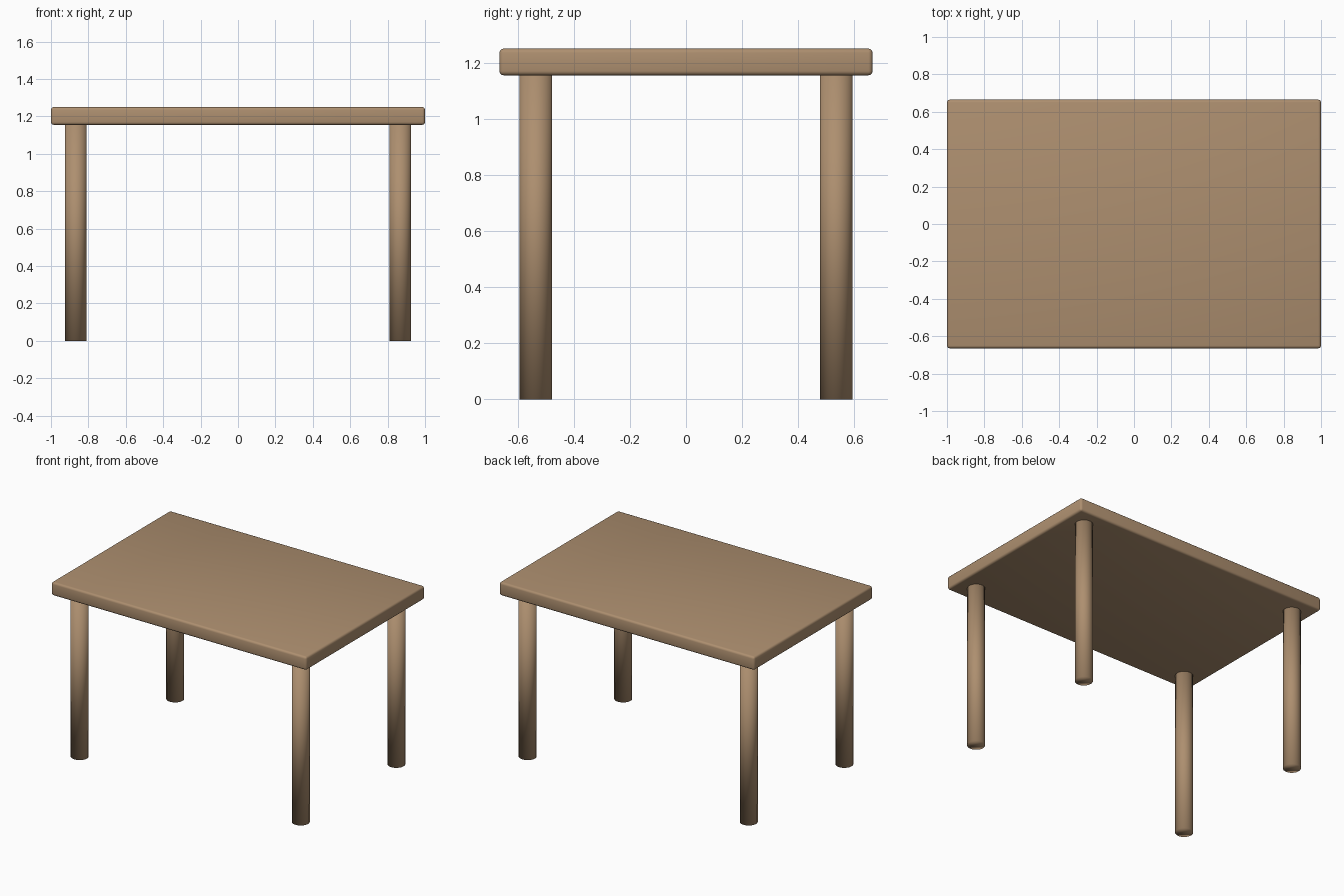
import bpy

# Remove the default cube
cube = bpy.data.objects.get("Cube")
if cube:
    bpy.data.objects.remove(cube, do_unlink=True)

TOP_Z, UNDER_Z = 1.25, 1.155
LEG_X, LEG_Y, LEG_R = 0.867, 0.535, 0.058

# Wood colour
wood = bpy.data.materials.new("light_brown_wood")
wood.use_nodes = True
colour = (0.42, 0.275, 0.16, 1)
wood.diffuse_color = colour
bsdf = wood.node_tree.nodes["Principled BSDF"]
bsdf.inputs["Base Color"].default_value = colour
bsdf.inputs["Roughness"].default_value = 0.7

# Table top with rounded edges
bpy.ops.mesh.primitive_cube_add(size=1, location=(0, 0, (TOP_Z + UNDER_Z) / 2))
top = bpy.context.object
top.name = "table_top"
top.scale = (2, 1.33, TOP_Z - UNDER_Z)
bpy.ops.object.transform_apply(location=False, rotation=False, scale=True)
top.data.materials.append(wood)
bevel = top.modifiers.new("rounded_edges", "BEVEL")
bevel.width = 0.015
bevel.segments = 3
bpy.ops.object.modifier_apply(modifier=bevel.name)
bpy.ops.object.shade_smooth_by_angle()

# Four round legs, softly shaded over the ends
for side, sx in (("left", 1), ("right", -1)):
    for end, sy in (("front", -1), ("back", 1)):
        bpy.ops.mesh.primitive_cylinder_add(
            vertices=32, radius=LEG_R, depth=UNDER_Z,
            location=(sx * LEG_X, sy * LEG_Y, UNDER_Z / 2))
        leg = bpy.context.object
        leg.name = f"{end}_{side}_leg"
        leg.data.materials.append(wood)
        bpy.ops.object.shade_smooth()
